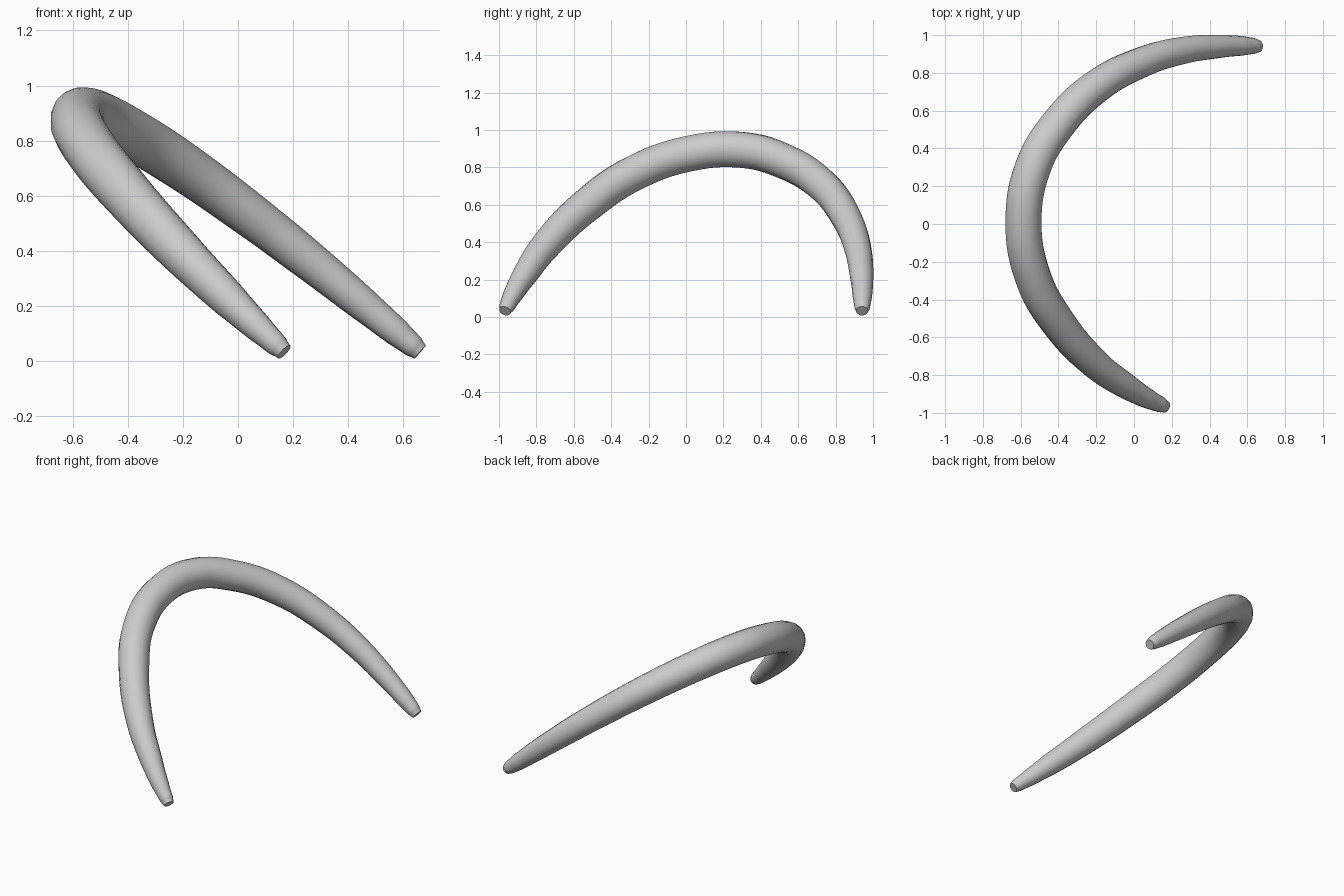
import bpy
import math

cube = bpy.data.objects.get("Cube")
if cube:
    bpy.data.objects.remove(cube, do_unlink=True)

# Plain grey material
grey = bpy.data.materials.new("light_grey")
grey.use_nodes = True
colour = (0.6, 0.6, 0.6, 1.0)
grey.diffuse_color = colour
grey.node_tree.nodes["Principled BSDF"].inputs["Base Color"].default_value = colour


def plane_z(x, y):
    """Height of the tilted plane the arch lies in."""
    return 0.03 - 0.835 * (x - 0.17) + 0.216 * (y + 0.97)


# Centreline of the arch from front tip to back tip: x, y, radius
path = [(0.168, -0.968, 0.032), (0.145, -0.958, 0.041), (0.08, -0.928, 0.052),
        (-0.03, -0.865, 0.067), (-0.2, -0.745, 0.081), (-0.4, -0.525, 0.092),
        (-0.535, -0.28, 0.096), (-0.585, 0.01, 0.097), (-0.535, 0.3, 0.097),
        (-0.4, 0.53, 0.094), (-0.2, 0.727, 0.089), (0.05, 0.86, 0.081),
        (0.25, 0.917, 0.073), (0.45, 0.94, 0.062), (0.58, 0.943, 0.051),
        (0.64, 0.942, 0.041), (0.662, 0.941, 0.032)]

# Tapered tube along the centreline
curve = bpy.data.curves.new("arch_path", "CURVE")
curve.dimensions = "3D"
curve.bevel_depth = 1.0
curve.bevel_resolution = 6
curve.resolution_u = 6
curve.use_fill_caps = True
spline = curve.splines.new("BEZIER")
spline.radius_interpolation = "CARDINAL"
spline.bezier_points.add(len(path) - 1)
for point, (x, y, radius) in zip(spline.bezier_points, path):
    point.co = (x, y, plane_z(x, y))
    point.radius = radius
    point.handle_left_type = point.handle_right_type = "AUTO"

# Turn the tube into a mesh part
tube = bpy.data.objects.new("arch_tube", curve)
bpy.context.collection.objects.link(tube)
bpy.context.view_layer.update()
mesh = bpy.data.meshes.new_from_object(tube.evaluated_get(bpy.context.evaluated_depsgraph_get()))
bpy.data.objects.remove(tube, do_unlink=True)
mesh.materials.clear()
mesh.materials.append(grey)
arch = bpy.data.objects.new("curved_arch", mesh)
bpy.context.collection.objects.link(arch)

# Smooth sides with crisp end caps
bpy.ops.object.select_all(action="DESELECT")
arch.select_set(True)
bpy.context.view_layer.objects.active = arch
bpy.ops.object.shade_smooth_by_angle(angle=math.radians(35))
